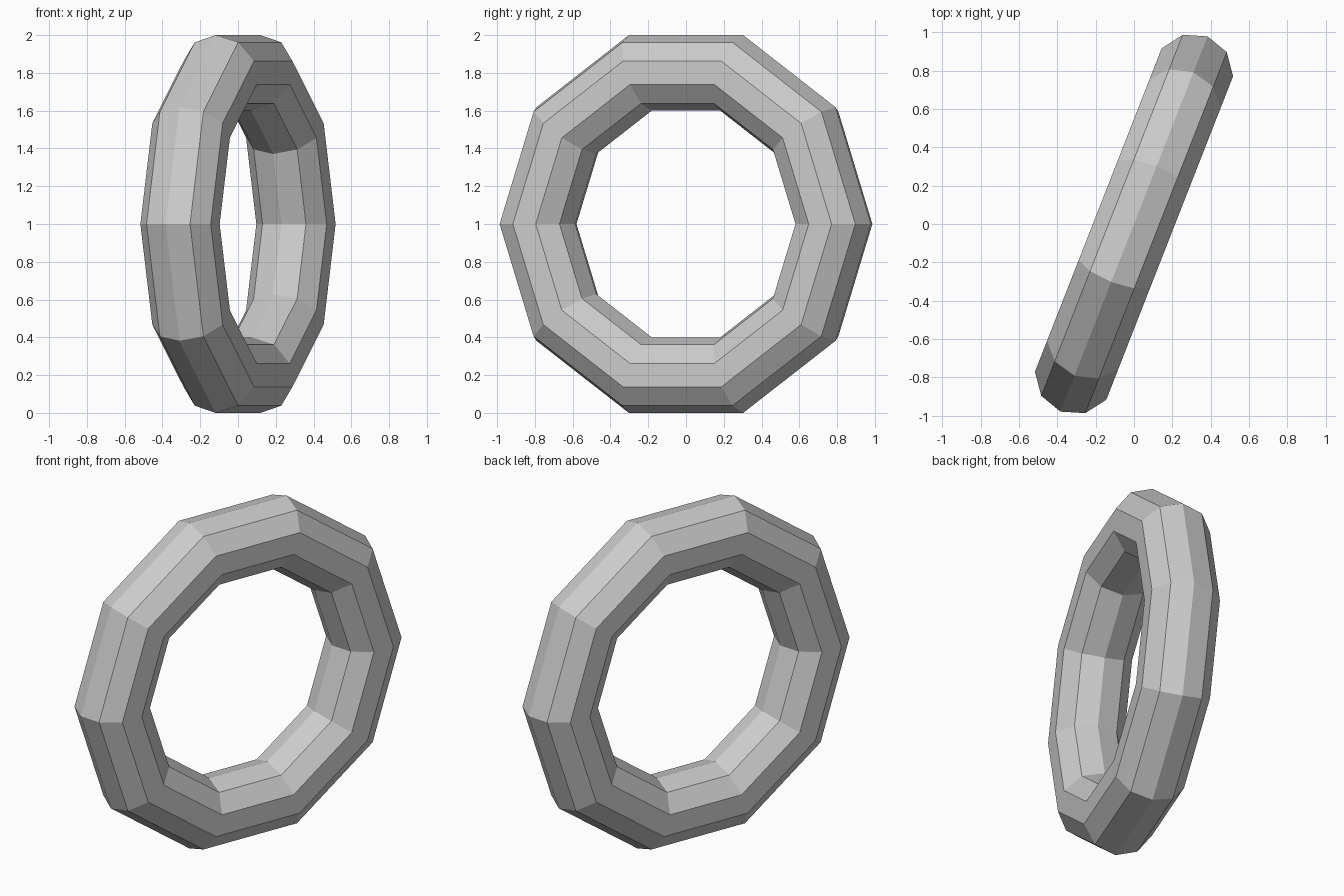
import bpy
from math import radians, sin, cos
from mathutils import Matrix, Vector

if "Cube" in bpy.data.objects:
    bpy.data.objects.remove(bpy.data.objects["Cube"])

# Low-poly ring: ten sides around, ten-sided tube, overall height of 2
OUTER = 1.0 / sin(radians(72))
MAJOR = OUTER / 1.25
bpy.ops.mesh.primitive_torus_add(major_segments=10, minor_segments=10,
                                 major_radius=MAJOR, minor_radius=MAJOR * 0.25)
ring = bpy.context.object
ring.name = "ring"

# Stand it upright and turn it about the vertical axis
a = radians(21.4)
side = Vector((sin(a), cos(a), 0))
axis = Vector((cos(a), -sin(a), 0))
turn = Matrix((side, Vector((0, 0, 1)), axis)).transposed().to_4x4()
ring.data.transform(Matrix.Translation((0, 0, 1)) @ turn)
bpy.ops.object.shade_flat()
